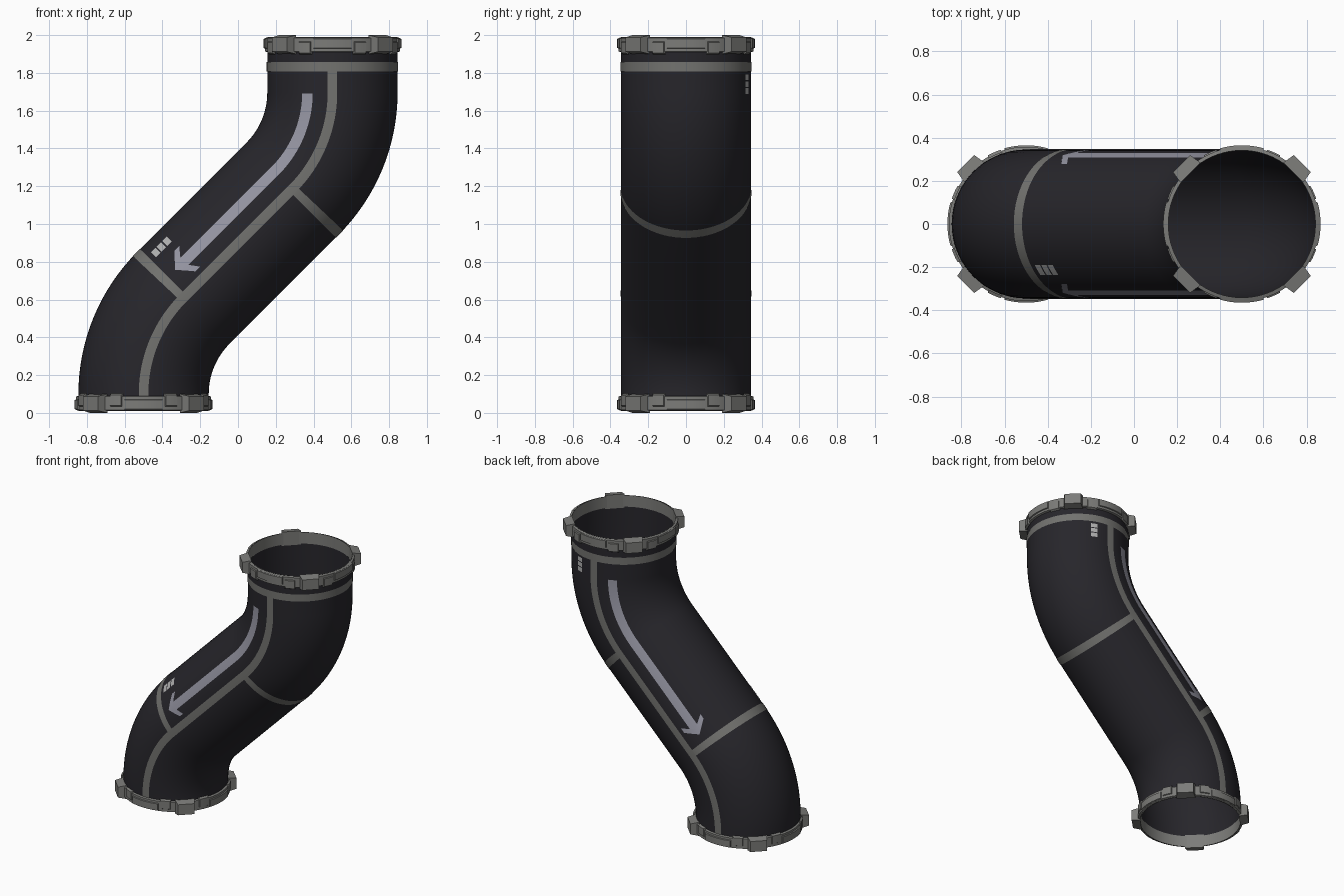
import bpy, bmesh, math
from mathutils import Vector

if "Cube" in bpy.data.objects:
    bpy.data.objects.remove(bpy.data.objects["Cube"])

R, BEND = 0.345, 0.72            # pipe radius, bend radius
Z0, C45 = 0.1, math.sqrt(0.5)
X1, Z1 = -0.5 + BEND * (1 - C45), Z0 + BEND * C45
ARC, MID = BEND * math.pi / 4, -2 * X1 / C45
ZT = Z1 - 2 * X1 + BEND * C45    # height where the upper bend ends
S1, S2 = Z0 + ARC, Z0 + ARC + MID
S3 = S2 + ARC
END = S3 + 2 - ZT


def mat(name, col):
    m = bpy.data.materials.new(name)
    m.diffuse_color = (*col, 1)
    m.use_nodes = True
    m.node_tree.nodes["Principled BSDF"].inputs["Base Color"].default_value = m.diffuse_color
    return m


DARK = mat("dark_shell", (0.02, 0.019, 0.024))
GREY = mat("grey_metal", (0.2, 0.2, 0.19))
TRIM = mat("trim_grey", (0.17, 0.17, 0.16))
PALE = mat("pale_marking", (0.3, 0.3, 0.36))


def centre(s):
    """Centreline point and lean angle at path length s."""
    if s < Z0:
        return -0.5, s, 0
    if s < S1:
        t = (s - Z0) / BEND
        return -0.5 + BEND * (1 - math.cos(t)), Z0 + BEND * math.sin(t), t
    if s < S2:
        d = (s - S1) * C45
        return X1 + d, Z1 + d, math.pi / 4
    if s < S3:
        t = (S3 - s) / BEND
        return 0.5 - BEND * (1 - math.cos(t)), ZT - BEND * math.sin(t), t
    return 0.5, ZT + s - S3, 0


def on_pipe(s, deg, r):
    """0 deg = front, 90 = upper left, 180 = back, 270 = lower right."""
    x, z, t = centre(s)
    a = math.radians(deg)
    k = -r * math.sin(a)
    return Vector((x + k * math.cos(t), -r * math.cos(a), z - k * math.sin(t)))


def finish(bm, name, m, angle=35):
    bmesh.ops.remove_doubles(bm, verts=bm.verts, dist=1e-5)
    bmesh.ops.recalc_face_normals(bm, faces=bm.faces)
    me = bpy.data.meshes.new(name)
    bm.to_mesh(me)
    bm.free()
    ob = bpy.data.objects.new(name, me)
    bpy.context.collection.objects.link(ob)
    me.materials.append(m)
    bpy.ops.object.select_all(action='DESELECT')
    ob.select_set(True)
    bpy.context.view_layer.objects.active = ob
    bpy.ops.object.shade_smooth_by_angle(angle=math.radians(angle))
    return ob


def patch(bm, corners, nu, nv, r):
    """Bilinear patch in (path length, degrees) wrapped on the pipe."""
    (a, b, c, d) = [Vector(p) for p in corners]
    grid = []
    for i in range(nu + 1):
        u = i / nu
        p, q = a.lerp(b, u), d.lerp(c, u)
        grid.append([bm.verts.new(on_pipe(*p.lerp(q, j / nv), r)) for j in range(nv + 1)])
    for i in range(nu):
        for j in range(nv):
            bm.faces.new((grid[i][j], grid[i + 1][j], grid[i + 1][j + 1], grid[i][j + 1]))


def rect(bm, s0, s1, a0, a1, nu, nv, r=R + 0.002):
    patch(bm, [(s0, a0), (s1, a0), (s1, a1), (s0, a1)], nu, nv, r)


def block(bm, cx, r0, r1, z0, z1, a0, a1, n, taper=0.0, drop=0.0):
    """Arc-shaped block; the outer face may be narrowed and shortened."""
    rows = []
    for i in range(n + 1):
        f = i / n
        row = []
        for r, z, k in ((r0, z0, 0), (r1, z0 + drop, taper), (r1, z1 - drop, taper), (r0, z1, 0)):
            a = math.radians(a0 + k + (a1 - a0 - 2 * k) * f)
            row.append(bm.verts.new((cx + r * math.cos(a), r * math.sin(a), z)))
        rows.append(row)
    for p, q in zip(rows, rows[1:]):
        for j in range(4):
            bm.faces.new((p[j], p[(j + 1) % 4], q[(j + 1) % 4], q[j]))
    if a1 - a0 < 359:
        bm.faces.new(rows[0])
        bm.faces.new(rows[-1])


# Pipe shell, open at both ends
bm = bmesh.new()
for s0, s1, n in ((0.01, Z0, 1), (Z0, S1, 16), (S1, S2, 4), (S2, S3, 16), (S3, END - 0.01, 2)):
    rect(bm, s0, s1, 0, 360, n, 72, R)
finish(bm, "pipe_shell", DARK)

# Long seam strips on front and back
bm = bmesh.new()
for a in (0, 180):
    rect(bm, 0.09, END - 0.17, a - 4.2, a + 4.2, 70, 2)
finish(bm, "side_seams", TRIM)

# Half-round joint strips and the full collar band
bm = bmesh.new()
rect(bm, S1 - 0.022, S1 + 0.022, 0, 180, 2, 36)
rect(bm, S2 - 0.022, S2 + 0.022, 180, 360, 2, 36)
finish(bm, "joint_strips", TRIM)
bm = bmesh.new()
rect(bm, END - 0.193, END - 0.142, 0, 360, 1, 72, R + 0.003)
finish(bm, "collar_band", TRIM)

# Flow arrows on both sides
TIP = S1 + MID / 2 - 0.335
bm = bmesh.new()
for flip in (False, True):
    f = (lambda a: 180 - a) if flip else (lambda a: a)
    rect(bm, TIP + 0.03, END - 0.31, f(17.5), f(27.5), 50, 2)
    for barb in (9, 37):
        patch(bm, [(TIP, f(23)), (TIP + 0.07, f(barb)), (TIP + 0.105, f(barb)),
                   (TIP + 0.045, f(23))], 4, 2, R + 0.0025)
finish(bm, "flow_arrows", PALE)

# Small marking blocks
bm = bmesh.new()
for i in range(3):
    s = S1 + MID / 2 - 0.36 + i * 0.042
    rect(bm, s, s + 0.034, 47, 57, 1, 3)
    s = END - 0.31 + i * 0.036
    rect(bm, s, s + 0.029, 197, 205, 1, 3)
finish(bm, "marking_blocks", mat("light_marking", (0.45, 0.45, 0.45)))

# End couplings: ring, raised pads and four tapered lugs
for name, cx, top in (("bottom_coupling", -0.5, False), ("top_coupling", 0.5, True)):
    def zz(a, b):
        return (2 - b, 2 - a) if top else (a, b)
    bm = bmesh.new()
    block(bm, cx, 0.341, 0.358, *zz(0.01, 0.092), 0, 360, 72, drop=0.006)
    for k in range(4):
        block(bm, cx, 0.35, 0.365, *zz(0.014, 0.074), k * 90 - 17, k * 90 + 17, 8, 1, 0.006)
        for side in (-24, 24):
            block(bm, cx, 0.35, 0.364, *zz(0.03, 0.102), k * 90 + side - 6,
                  k * 90 + side + 6, 3, 1, 0.008)
        block(bm, cx, 0.343, 0.4, *zz(0.0, 0.1), k * 90 + 34, k * 90 + 56, 1, 3, 0.012)
    finish(bm, name, GREY, 25)
